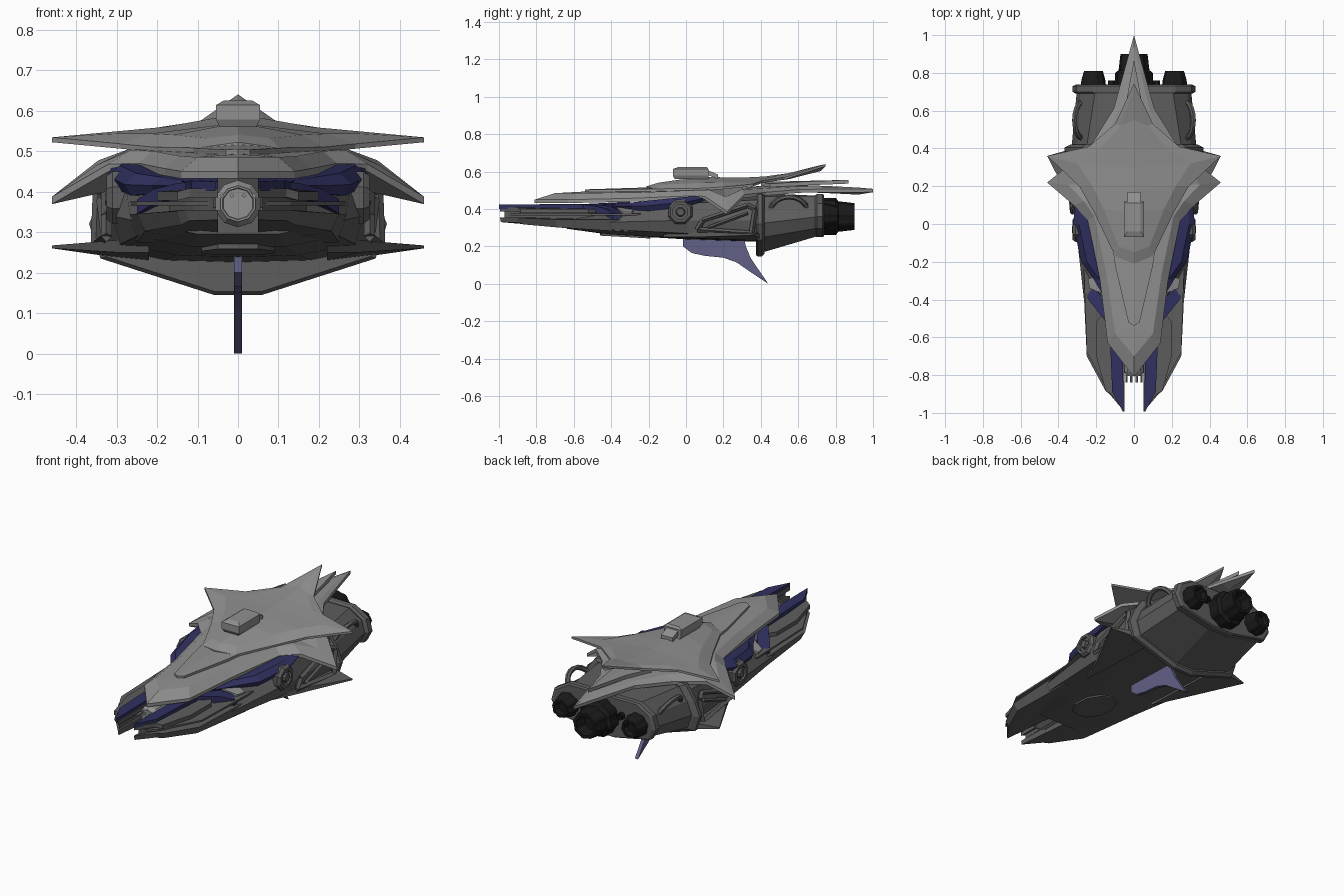
import bpy, bmesh, math
from mathutils import Vector


def material(name, r, g, b):
    m = bpy.data.materials.new(name)
    m.diffuse_color = (r, g, b, 1)
    return m


PLATE = material("plate_grey", 0.28, 0.28, 0.28)
NAVY = material("navy", 0.03, 0.03, 0.12)
FIN = material("fin_blue", 0.12, 0.12, 0.24)
DARK = material("dark_grey", 0.11, 0.11, 0.11)
BLACK = material("black", 0.01, 0.01, 0.01)


def skin(name, rows, mat=PLATE, closed=False, cap=False, mirror=True):
    """Bridge rows of points, optionally cap the ends and mirror across x."""
    bm = bmesh.new()
    grid = [[bm.verts.new(p) for p in row] for row in rows]
    n = len(rows[0])
    for a, b in zip(grid, grid[1:]):
        for i in range(n if closed else n - 1):
            j = (i + 1) % n
            bm.faces.new((a[i], a[j], b[j], b[i]))
    if cap:
        bm.faces.new(grid[0])
        bm.faces.new(grid[-1])
    bmesh.ops.remove_doubles(bm, verts=bm.verts[:], dist=1e-5)
    if mirror:
        g = bmesh.ops.duplicate(bm, geom=bm.verts[:] + bm.edges[:] + bm.faces[:])
        for e in g["geom"]:
            if isinstance(e, bmesh.types.BMVert):
                e.co.x *= -1
        bmesh.ops.remove_doubles(bm, verts=bm.verts[:], dist=1e-5)
    bmesh.ops.recalc_face_normals(bm, faces=bm.faces[:])
    me = bpy.data.meshes.new(name)
    bm.to_mesh(me)
    bm.free()
    me.materials.append(mat)
    ob = bpy.data.objects.new(name, me)
    bpy.context.collection.objects.link(ob)
    return ob


def slab(name, pts, t, mat=PLATE, mirror=True):
    """Flat plate hanging down by t from an outline."""
    return skin(name, [pts, [(x, y, z - t) for x, y, z in pts]], mat, True, True, mirror)


def hull(name, sections, mat=DARK):
    """Mirrored loft of half sections (y, [(x, z)...])."""
    return skin(name, [[(x, y, z) for x, z in s] for y, s in sections], mat, cap=True)


def turned(name, c, axis, steps, n, mat=PLATE, rib=1.0, mirror=False):
    """Lathe (offset, radius) steps about x or y; rib < 1 makes gear ribs."""
    rows = []
    for d, r in steps:
        row = []
        for i in range(n):
            a = 2 * math.pi * (i + 0.5) / n
            q = r * (rib if i // 2 % 2 else 1)
            u, v = q * math.cos(a), q * math.sin(a)
            row.append((c[0] + d, c[1] + u, c[2] + v) if axis == "x"
                       else (c[0] + u, c[1] + d, c[2] + v))
        rows.append(row)
    return skin(name, rows, mat, True, True, mirror)


def tube(name, path, r, n=6, mat=DARK):
    """Mirrored tube along a path."""
    P = [Vector(p) for p in path]
    rows = []
    for i, p in enumerate(P):
        d = (P[min(i + 1, len(P) - 1)] - P[max(i - 1, 0)]).normalized()
        u = d.cross(Vector((1, 0.1, 0.05))).normalized()
        v = d.cross(u)
        rows.append([p + r * (math.cos(2 * math.pi * k / n) * u + math.sin(2 * math.pi * k / n) * v)
                     for k in range(n)])
    return skin(name, rows, mat, True, True)


def armour(name, edge, inner, spine, t):
    """Thin crowned shell: underside, rim, bevel, then a centre ridge."""
    lower = [(x, y, z - t) for x, y, z in edge]
    under = [(0, y, z - t - 0.02) for y, z in spine]
    return skin(name, [under, lower, edge, inner, [(0, y, z) for y, z in spine]])


# upper spiked armour plate
armour("upper_armour",
       [(0, -.21, .522), (.1, -.17, .508), (.21, .06, .51), (.29, .2, .518),
        (.46, .36, .534), (.24, .41, .552), (.1, .53, .57), (0, .745, .64)],
       [(0, -.15, .54), (.08, -.12, .532), (.16, .08, .54), (.22, .2, .543),
        (.3, .32, .543), (.18, .4, .56), (.07, .52, .578), (0, .72, .635)],
       [(-.15, .54), (-.12, .545), (.06, .57), (.18, .57), (.3, .568),
        (.42, .574), (.55, .592), (.72, .635)], .012)

# lower long armour plate
armour("lower_armour",
       [(0, -.81, .45), (.14, -.63, .45), (.18, -.3, .457), (.245, .02, .47), (.32, .1, .468),
        (.46, .22, .387), (.345, .31, .477), (.22, .43, .49), (.108, .61, .505), (.055, .8, .507), (0, 1, .508)],
       [(0, -.7, .485), (.1, -.58, .485), (.145, -.27, .488), (.21, .04, .5), (.265, .12, .503),
        (.35, .21, .465), (.27, .3, .505), (.17, .41, .51), (.085, .6, .52), (.04, .78, .517), (0, .94, .513)],
       [(-.7, .485), (-.55, .493), (-.27, .5), (.04, .51), (.12, .512),
        (.2, .515), (.3, .515), (.41, .525), (.58, .53), (.78, .522), (.92, .515)], .018)

# raised inlay panels on the lower plate
slab("front_inlay", [(.0, -.54, .505), (.03, -.52, .504), (.1, -.22, .507), (.13, 0, .512), (0, 0, .522)], .02)
slab("rear_inlay", [(0, .4, .545), (.1, .45, .535), (.05, .6, .545), (0, .87, .556)], .02)

# roof block
skin("roof_block", [[(-w, a, z), (w, a, z), (w, b, z), (-w, b, z)]
                    for w, a, b, z in ((.045, -.06, .12, .56), (.054, -.07, .12, .578),
                                       (.054, -.07, .12, .614), (.035, -.04, .11, .625))],
     PLATE, True, True, False)
slab("roof_block_tail", [(0, .11, .61), (.035, .11, .61), (.035, .17, .585), (0, .17, .585)], .025)

# main hull
hull("main_hull", [
    (-.64, [(0, .295), (.1, .295), (.2, .315), (.21, .33), (.12, .35), (0, .37)]),
    (-.4, [(0, .262), (.12, .265), (.25, .29), (.265, .33), (.17, .38), (0, .42)]),
    (0, [(0, .238), (.15, .243), (.29, .27), (.31, .34), (.28, .43), (0, .47)]),
    (.4, [(0, .225), (.18, .23), (.32, .26), (.335, .34), (.3, .45), (0, .49)])])

# belly spikes and belly blister
skin("belly_spikes", [
    [(.22, -.12, .285), (.3, .05, .28), (.46, .36, .267), (.32, .4, .275), (.22, .4, .28)],
    [(.22, -.12, .25), (.3, .05, .25), (.46, .36, .26), (.32, .4, .24), (.22, .4, .23)]], DARK, True, True)
slab("belly_blister", [(0, -.46, .28), (.05, -.45, .28), (.09, -.38, .275), (.09, -.28, .27),
                       (.05, -.2, .265), (0, -.19, .265)], .022, DARK)

# rear engine block with two flanges
front_s = [(0, .145), (.06, .145), (.34, .235), (.368, .32), (.335, .4), (.28, .48), (0, .5)]
rear_s = [(0, .25), (.07, .25), (.29, .295), (.325, .36), (.305, .43), (.22, .48), (0, .48)]


def inset(s, k):
    return [(x * k, .35 + (z - .35) * k) for x, z in s]


hull("engine_block", [(.4, inset(front_s, .9)), (.71, inset(rear_s, .93))])
hull("block_front_flange", [(.375, inset(front_s, .96)), (.385, front_s), (.405, front_s), (.42, inset(front_s, .92))])
hull("block_rear_flange", [(.69, inset(rear_s, .95)), (.70, rear_s), (.73, rear_s), (.738, inset(rear_s, .95))])

# engines
turned("centre_engine", (0, .72, .36), "y",
       [(0, .1), (.08, .1), (.095, .082), (.18, .072), (.18, .055), (.12, .045)], 32, BLACK, .93)
turned("side_engines", (.215, .72, .365), "y",
       [(0, .068), (.04, .064), (.09, .05), (.09, .036), (.06, .03)], 32, BLACK, .93, True)
turned("exhaust_pipes", (.12, .72, .39), "y", [(0, .02), (.04, .02), (.04, .012), (.02, .012)], 8, BLACK, 1, True)

# side handles
tube("side_handles", [(.265 + .05 * math.sin(a), .55 - .1 * math.cos(a), .385 + .08 * math.sin(a))
                      for a in [math.pi * i / 10 for i in range(11)]], .014)

# side pods: octagonal drums with a stepped face
turned("side_pods", (.26, -.03, .385), "x",
       [(0, .07), (.05, .07), (.065, .058), (.065, .042), (.052, .042), (.052, .026), (.068, .02)], 8, DARK, 1, True)

# truss frames on the flanks
corner = [(.325, .06, .29), (.325, .09, .34), (.325, .33, .42), (.345, .37, .4), (.35, .35, .27), (.325, .06, .29)]
for i, (a, b) in enumerate(zip(corner, corner[1:])):
    tube("truss_beam_%d" % i, [a, b], .014, 4)
tube("truss_brace", [(.33, .12, .3), (.34, .33, .38)], .01, 4)

# twin front prongs, stacked in layers
slab("prong_upper", [(.05, -.995, .408), (.12, -.9, .408), (.15, -.885, .4), (.2, -.7, .4),
                     (.2, -.52, .4), (.13, -.42, .4), (.05, -.4, .41)], .022, DARK)
slab("prong_core", [(.06, -.97, .4), (.11, -.88, .4), (.17, -.68, .4), (.17, -.3, .4), (.07, -.3, .4)], .06, DARK)
slab("prong_blade", [(.06, -.96, .376), (.13, -.9, .376), (.25, -.68, .376), (.265, -.24, .376), (.06, -.24, .376)], .01, DARK)
skin("prong_lower", [
    [(.05, -.995, .355), (.13, -.9, .355), (.15, -.885, .352), (.25, -.7, .345), (.27, -.28, .345), (.05, -.28, .35)],
    [(.05, -.99, .33), (.12, -.9, .328), (.14, -.87, .318), (.23, -.69, .302), (.25, -.28, .275), (.05, -.28, .27)]],
    DARK, True, True)

# navy strips on the prongs, then swept cheek fins behind them
slab("prong_strips", [(.055, -1, .425), (.115, -.89, .425), (.13, -.55, .425), (.06, -.55, .425)], .024, NAVY)
slab("cheek_fins", [(.11, -.56, .425), (.155, -.51, .42), (.21, -.44, .405), (.25, -.39, .38),
                    (.245, -.345, .365), (.2, -.35, .39), (.16, -.4, .415), (.11, -.5, .425)], .035, NAVY)

# navy shoulder fairings
skin("shoulder_fairings", [[(a, y, z0), (b - .015, y, z0), (b, y, (z0 + z1) / 2), (b - .03, y, z1), (a, y, z1)]
                           for y, a, b, z0, z1 in ((-.4, .1, .15, .405, .425), (-.29, .13, .215, .395, .435),
                                                   (-.2, .15, .28, .39, .445), (0, .2, .322, .41, .465),
                                                   (.11, .24, .312, .45, .472))], NAVY, True, True)
slab("brow_panels", [(.05, -.58, .425), (.12, -.5, .42), (.15, -.3, .43), (.05, -.3, .44)], .03, NAVY)

# light grey joint blocks behind the prongs
slab("joint_blocks", [(.16, -.37, .41), (.235, -.34, .385), (.245, -.29, .385), (.17, -.27, .41)], .05)

# nose barrel with sensor teeth
turned("nose_barrel", (0, -.8, .37), "y",
       [(.4, .058), (.02, .058), (0, .045), (-.005, .045), (-.005, .04), (.0, .038)], 10)
for x in (.015, .04):
    tube("sensor_teeth", [(x, -.79, .39), (x, -.84, .39)], .006, 4, PLATE)

# belly fin
fin = [(-.015, .255), (-.015, .2), (.03, .165), (.1, .15), (.2, .14), (.27, .115), (.35, .06), (.44, .0),
       (.385, .08), (.345, .14), (.32, .2), (.31, .25)]
skin("belly_fin", [[(s, y, z) for y, z in fin] for s in (-.01, .01)], FIN, True, True, False)
